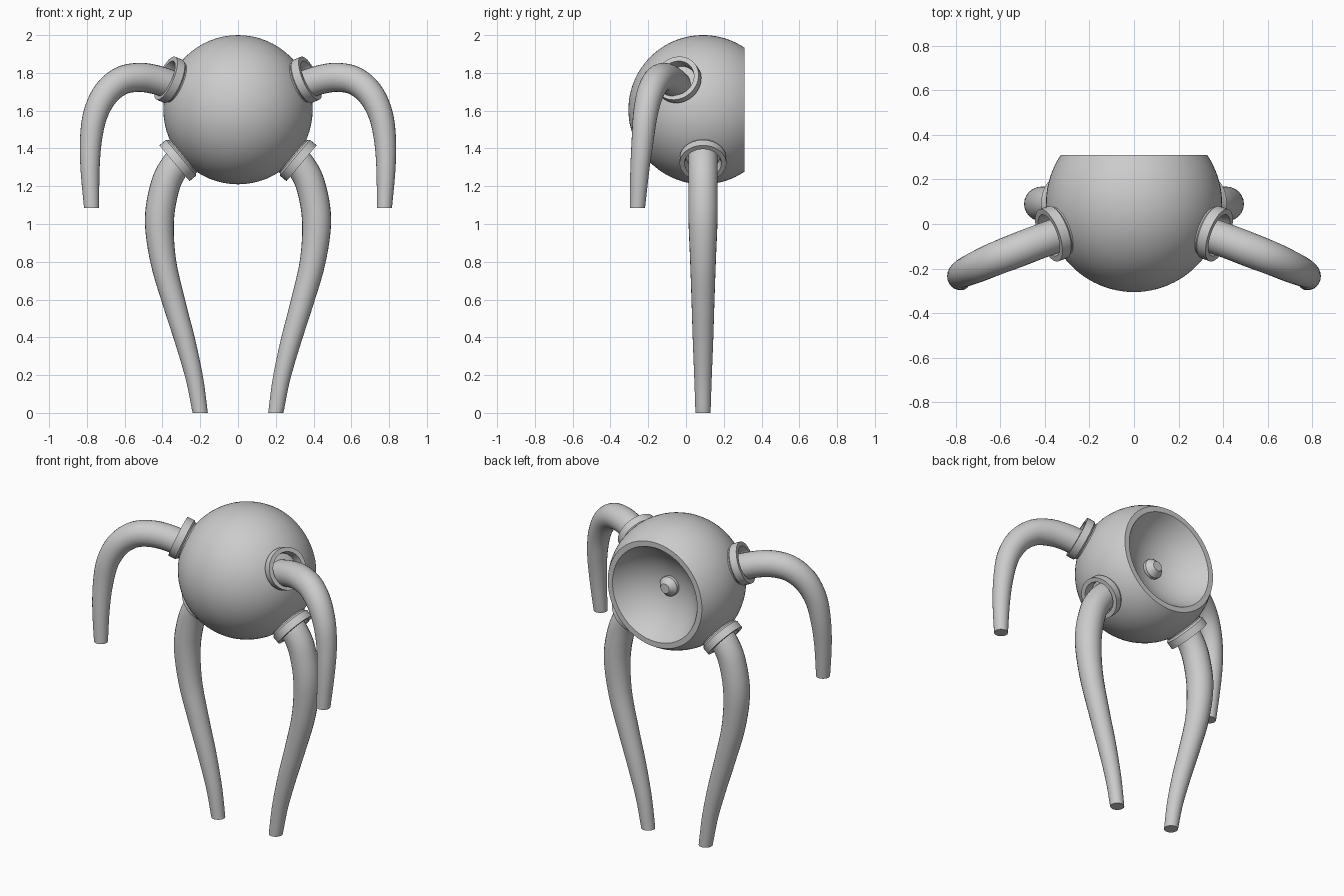
import bpy, bmesh, math
from mathutils import Vector

if "Cube" in bpy.data.objects:
    bpy.data.objects.remove(bpy.data.objects["Cube"])

grey = bpy.data.materials.new("plain_grey")
grey.diffuse_color = (0.6, 0.6, 0.6, 1)
grey.use_nodes = True
grey.node_tree.nodes["Principled BSDF"].inputs["Base Color"].default_value = grey.diffuse_color
CENTRE = Vector((0, 0.09, 1.605))
R = 0.395


def finish(name, bm, angle=35):
    bmesh.ops.remove_doubles(bm, verts=bm.verts, dist=1e-5)
    bmesh.ops.recalc_face_normals(bm, faces=bm.faces)
    me = bpy.data.meshes.new(name)
    bm.to_mesh(me)
    bm.free()
    me.materials.append(grey)
    ob = bpy.data.objects.new(name, me)
    bpy.context.collection.objects.link(ob)
    bpy.ops.object.select_all(action='DESELECT')
    ob.select_set(True)
    bpy.context.view_layer.objects.active = ob
    bpy.ops.object.shade_smooth_by_angle(angle=math.radians(angle))
    return ob


def lathe(name, profile, axis, origin, steps=48, closed=False):
    """Spin (radius, distance) points around an axis through origin."""
    rot = Vector((0, 0, 1)).rotation_difference(Vector(axis).normalized())
    bm = bmesh.new()
    pts = list(profile) + ([profile[0]] if closed else [])
    vs = [bm.verts.new(origin + rot @ Vector((r, 0, d))) for r, d in pts]
    es = [bm.edges.new(p) for p in zip(vs, vs[1:])]
    bmesh.ops.spin(bm, geom=vs + es, cent=origin, axis=rot @ Vector((0, 0, 1)),
                   angle=math.tau, steps=steps, use_duplicate=False)
    return finish(name, bm)


def smooth_path(points, n=6):
    """Catmull-Rom interpolation of (x, y, z, radius) points."""
    p = [Vector(q) for q in points]
    p = [2 * p[0] - p[1]] + p + [2 * p[-1] - p[-2]]
    out = []
    for a, b, c, d in zip(p, p[1:], p[2:], p[3:]):
        for i in range(n):
            t = i / n
            out.append(0.5 * (2 * b + (c - a) * t + (2 * a - 5 * b + 4 * c - d) * t**2
                              + (3 * b - a - 3 * c + d) * t**3))
    return out + [p[-2]]


def limb(name, points, side, sides=24):
    """Tapered tube with a flat, level tip."""
    path = smooth_path([(x * side, y, z, r) for x, y, z, r in points])
    bm = bmesh.new()
    rings = []
    for i, q in enumerate(path):
        tan = (path[min(i + 1, len(path) - 1)] - path[max(i - 1, 0)]).to_3d().normalized()
        if i == len(path) - 1:
            tan = Vector((0, 0, -1))
        u = tan.cross(Vector((0, 1, 0))).normalized()
        v = tan.cross(u)
        rings.append([bm.verts.new(q.to_3d() + q.w * (u * math.cos(a) + v * math.sin(a)))
                      for a in (math.tau * k / sides for k in range(sides))])
    for a, b in zip(rings, rings[1:]):
        for k in range(sides):
            j = (k + 1) % sides
            bm.faces.new((a[k], a[j], b[j], b[k]))
    bm.faces.new(rings[0])
    bm.faces.new(rings[-1])
    return finish(name, bm, 45)


# Round body with an open back: outer shell, flat rim, shallow bowl
cut, lip, depth = 0.22, 0.295, 0.16
end = math.acos(cut / R)
body = [(R * math.sin(a), R * math.cos(a))
        for a in (math.pi + (end - math.pi) * i / 32 for i in range(33))]
bowl_r = (lip**2 + depth**2) / (2 * depth)
sweep = math.asin(lip / bowl_r)
body += [(bowl_r * math.sin(a), cut - depth + bowl_r * (1 - math.cos(a)))
         for a in (sweep * (1 - i / 12) for i in range(13))]
lathe("body", body, (0, 1, 0), CENTRE, 64)

# Small stud in the middle of the bowl
lathe("bowl_stud", [(0, 0.04), (0.06, 0.04), (0.06, 0.085), (0.03, 0.12), (0, 0.12)],
      (0, 1, 0), CENTRE, 24)

# Limb centre lines (x, y, z, radius) for the right-hand side
ARM = [(0.33, -0.045, 1.73, 0.077), (0.44, -0.085, 1.765, 0.077), (0.53, -0.12, 1.776, 0.077),
       (0.62, -0.155, 1.757, 0.075), (0.70, -0.19, 1.69, 0.071), (0.755, -0.215, 1.58, 0.065),
       (0.779, -0.23, 1.44, 0.058), (0.783, -0.245, 1.28, 0.05), (0.775, -0.257, 1.085, 0.04)]
LEG = [(0.26, 0.09, 1.385, 0.078), (0.335, 0.09, 1.305, 0.078), (0.386, 0.09, 1.2, 0.078),
       (0.416, 0.09, 1.02, 0.077), (0.395, 0.09, 0.8, 0.068), (0.335, 0.09, 0.57, 0.06),
       (0.28, 0.09, 0.38, 0.054), (0.23, 0.09, 0.18, 0.046), (0.2, 0.09, 0, 0.04)]
COLLAR = [(0.09, 0.34), (0.113, 0.34), (0.113, 0.385), (0.124, 0.395), (0.124, 0.44),
          (0.098, 0.44), (0.09, 0.41)]

for side, label in ((1, "right"), (-1, "left")):
    limb(label + "_arm", ARM, side)
    limb(label + "_leg", LEG, side)
    lathe(label + "_arm_collar", COLLAR, (0.868 * side, -0.32, 0.38), CENTRE, 40, True)
    lathe(label + "_leg_collar", COLLAR, (0.765 * side, 0, -0.645), CENTRE, 40, True)
